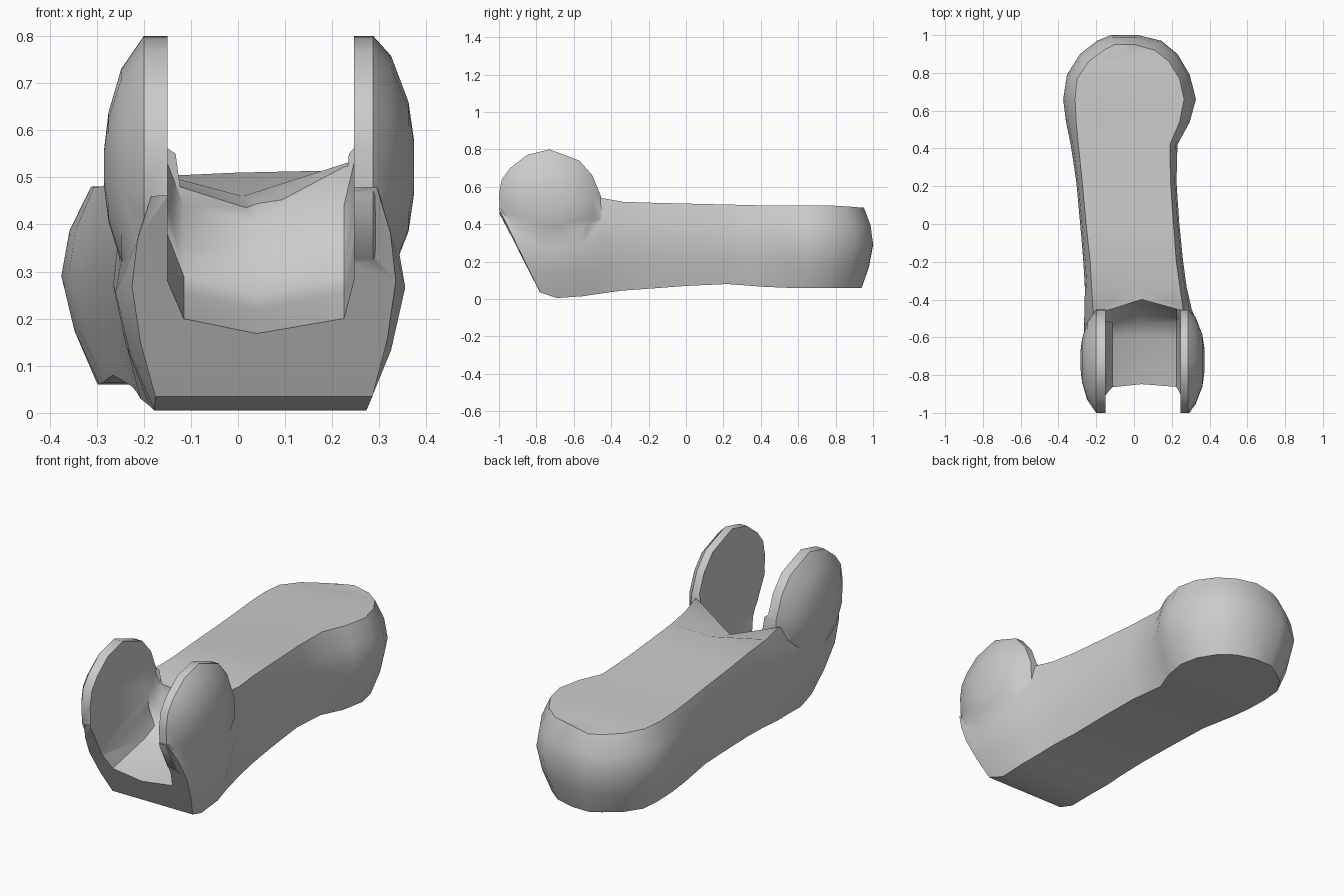
import bpy, bmesh

cube = bpy.data.objects.get("Cube")
if cube:
    bpy.data.objects.remove(cube, do_unlink=True)

grey = bpy.data.materials.new("plain grey")
grey.use_nodes = True
grey.diffuse_color = (0.6, 0.6, 0.6, 1)
grey.node_tree.nodes["Principled BSDF"].inputs["Base Color"].default_value = (0.6, 0.6, 0.6, 1)


def loft(name, rings, caps=None):
    """Skin a row of equal rings; caps are lists of index tuples, or whole rings."""
    bm = bmesh.new()
    vs = [[bm.verts.new(p) for p in ring] for ring in rings]
    n = len(rings[0])
    for a, b in zip(vs, vs[1:]):
        for i in range(n):
            j = (i + 1) % n
            bm.faces.new((a[i], a[j], b[j], b[i]))
    for ring in (vs[0], vs[-1]):
        for idx in caps or [range(n)]:
            bm.faces.new([ring[i] for i in idx])
    bmesh.ops.recalc_face_normals(bm, faces=bm.faces)
    mesh = bpy.data.meshes.new(name)
    bm.to_mesh(mesh)
    bm.free()
    mesh.materials.append(grey)
    ob = bpy.data.objects.new(name, mesh)
    bpy.context.collection.objects.link(ob)
    return ob


# Main beam: y, right x, left x, bottom z, top z, top centre z, edge inset
stations = [
    (-0.78, -0.225, 0.335, 0.035, 0.48, 0.48, 0.045),
    (-0.69, -0.26, 0.355, 0.005, 0.48, 0.48, 0.075),
    (-0.55, -0.265, 0.345, 0.015, 0.50, 0.48, 0.07),
    (-0.45, -0.262, 0.305, 0.03, 0.54, 0.42, 0.05),
    (-0.34, -0.26, 0.28, 0.045, 0.52, 0.46, 0.04),
    (-0.20, -0.268, 0.26, 0.055, 0.515, 0.51, 0.04),
    (0.00, -0.285, 0.24, 0.07, 0.51, 0.50, 0.035),
    (0.22, -0.305, 0.225, 0.08, 0.505, 0.495, 0.035),
    (0.42, -0.335, 0.23, 0.065, 0.50, 0.49, 0.045),
    (0.54, -0.36, 0.295, 0.06, 0.50, 0.49, 0.06),
    (0.66, -0.375, 0.328, 0.06, 0.50, 0.49, 0.07),
    (0.79, -0.355, 0.295, 0.06, 0.50, 0.49, 0.06),
    (0.90, -0.285, 0.23, 0.06, 0.495, 0.485, 0.05),
    (0.97, -0.195, 0.145, 0.06, 0.49, 0.48, 0.04),
    (1.00, -0.12, 0.02, 0.06, 0.49, 0.48, 0.02),
]
# Height fraction, share of the inset, forward lean of the nose
levels = [(0, 1.1, 0), (0.27, 0.4, 0.06), (0.55, 0, 0.12), (0.78, 0.25, 0.17), (1, 0.9, 0.22)]
rings = []
for y, xr, xl, zb, zt, zc, inset in stations:
    pull = 0.055 * max(0, min(1, (y - 0.66) / 0.3))
    lean = max(0, min(1, (-0.55 - y) / 0.23))
    right = [(xr + inset * f, y - pull * f - lean * d, zb + (zt - zb - 0.02) * t)
             for t, f, d in levels]
    left = [(xl - inset * f, y - pull * f - lean * d, zb + (zt - zb) * t)
            for t, f, d in levels]
    rings.append(right + [((xr + xl) / 2, y - pull - lean * 0.22, zc)] + left[::-1])
caps = [(i, i + 1, 9 - i, 10 - i) for i in range(4)] + [(4, 5, 6)]
body = loft("main_body", rings, caps)

# Domed ears that grow out of the fork sides
ear_profile = [(-1.0, 0.56), (-0.985, 0.64), (-0.94, 0.7), (-0.85, 0.77), (-0.73, 0.8),
               (-0.57, 0.74), (-0.5, 0.66), (-0.455, 0.55), (-0.45, 0.42), (-0.55, 0.3),
               (-0.68, 0.25), (-0.82, 0.26), (-0.93, 0.33), (-0.995, 0.46)]


def ear(name, layers):
    cy, cz = -0.72, 0.52
    return loft(name, [[(x, cy + (y - cy) * s, cz + (z - cz) * s) for y, z in ear_profile]
                       for x, s in layers])


right_ear = ear("right_ear", [(-0.12, 1), (-0.2, 1), (-0.248, 0.75), (-0.275, 0.42), (-0.284, 0.15)])
left_ear = ear("left_ear", [(0.22, 1), (0.287, 1), (0.325, 0.85), (0.362, 0.5), (0.374, 0.2)])

# Cutter for the open slot, with a scooped floor and slanted lower corners
slot_profile = [(-1.2, 0.13), (-0.6, 0.255), (-0.52, 0.29), (-0.45, 0.36), (-0.4, 0.44),
                (-0.4, 1.0), (-1.2, 1.0)]


def slot_ring(x, rise, back):
    return [(x, y - (back if y > -0.5 else 0), z + (rise if z < 0.9 else 0))
            for y, z in slot_profile]


slot = loft("slot_cutter", [slot_ring(*r) for r in (
    (-0.15, 0.09, 0.06), (-0.115, 0, 0.05), (0.04, -0.035, 0),
    (0.225, 0, 0.05), (0.246, 0.09, 0.06))])
slot.hide_render = True

# Weld the ears on, then cut the slot
for part, operation in ((right_ear, 'UNION'), (left_ear, 'UNION'), (slot, 'DIFFERENCE')):
    mod = body.modifiers.new(part.name, 'BOOLEAN')
    mod.operation = operation
    mod.solver = 'EXACT'
    mod.object = part
bpy.context.view_layer.objects.active = body
body.select_set(True)
for mod in list(body.modifiers):
    bpy.ops.object.modifier_apply(modifier=mod.name)
for part in (right_ear, left_ear, slot):
    bpy.data.objects.remove(part, do_unlink=True)
bpy.ops.object.shade_smooth_by_angle(angle=0.7)
